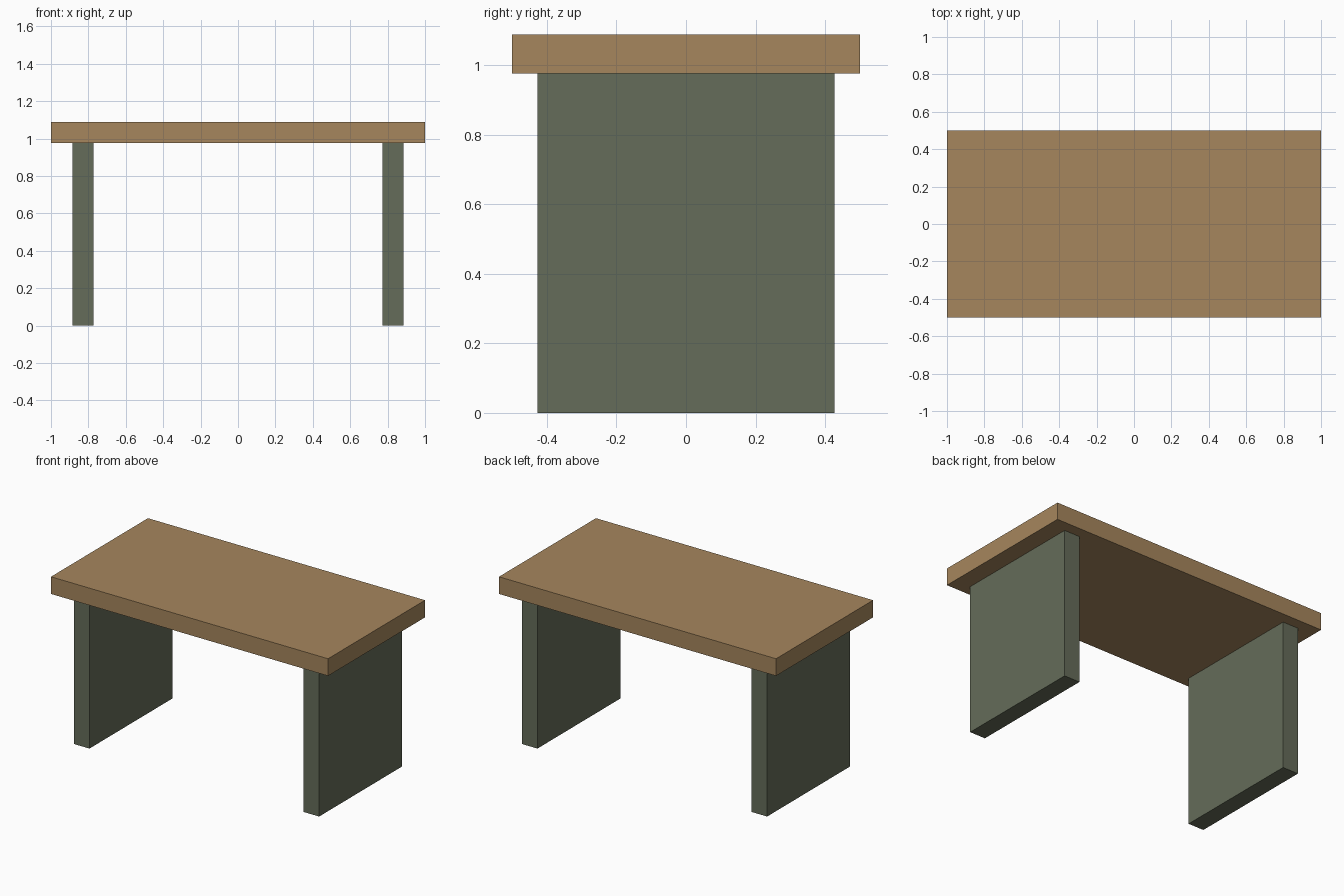
import bpy

if "Cube" in bpy.data.objects:
    bpy.data.objects.remove(bpy.data.objects["Cube"])


def material(name, color):
    mat = bpy.data.materials.new(name)
    mat.diffuse_color = (*color, 1)
    mat.use_nodes = True
    mat.node_tree.nodes["Principled BSDF"].inputs["Base Color"].default_value = mat.diffuse_color
    return mat


def box(name, center, size, mat):
    bpy.ops.mesh.primitive_cube_add(size=1, location=center)
    obj = bpy.context.object
    obj.name = name
    obj.scale = size
    bpy.ops.object.transform_apply(location=False, rotation=False, scale=True)
    obj.data.materials.append(mat)
    return obj


wood = material("wood", (0.38, 0.24, 0.11))
green = material("green_paint", (0.13, 0.15, 0.10))

HEIGHT, TOP_THICK = 1.088, 0.112
LEG_HEIGHT = HEIGHT - TOP_THICK

# Table top slab
box("table_top", (0, 0, HEIGHT - TOP_THICK / 2), (2, 1, TOP_THICK), wood)

# Panel legs, mirrored left and right
for side, name in ((-1, "left_leg"), (1, "right_leg")):
    box(name, (side * 0.829, 0, LEG_HEIGHT / 2), (0.112, 0.855, LEG_HEIGHT), green)
